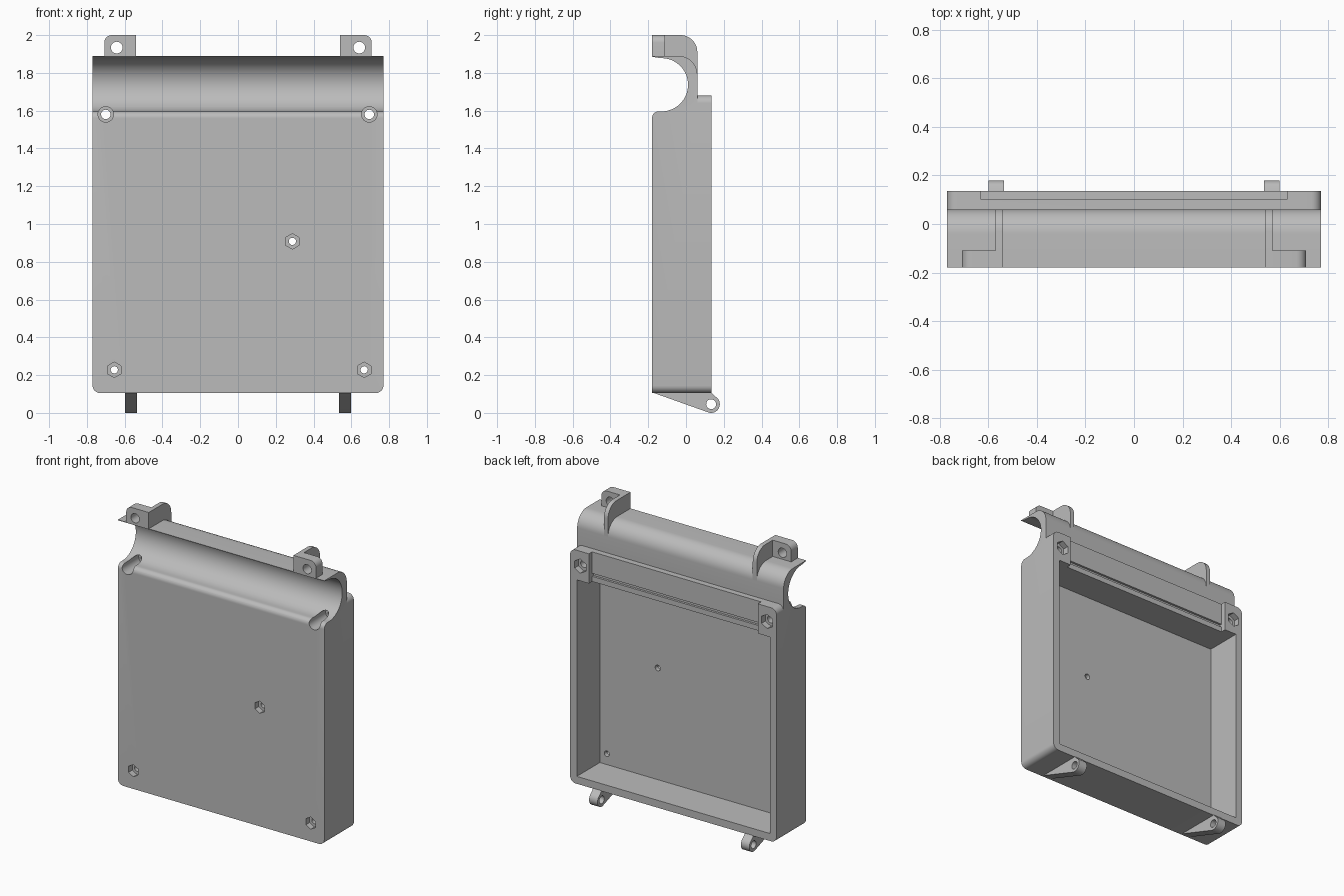
import bpy
import bmesh
from math import sin, cos, pi, radians

cube = bpy.data.objects.get("Cube")
if cube:
    bpy.data.objects.remove(cube, do_unlink=True)

GREY = (0.5, 0.5, 0.5, 1)
mat = bpy.data.materials.new("plain grey")
mat.use_nodes = True
mat.diffuse_color = GREY
mat.node_tree.nodes["Principled BSDF"].inputs["Base Color"].default_value = GREY


def arc(cx, cy, r, a0, a1, n=12):
    steps = [radians(a0 + (a1 - a0) * i / n) for i in range(n + 1)]
    return [(cx + r * cos(a), cy + r * sin(a)) for a in steps]


def ring(cx, cy, r, n=32, turn=0):
    return arc(cx, cy, r, turn, turn + 360, n)[:-1]


def rect(x0, z0, x1, z1):
    return [(x0, z0), (x1, z0), (x1, z1), (x0, z1)]


def prism(name, pts, axis, a, b):
    """Extrude a (y, z) outline along x, or an (x, z) outline along y."""
    def place(p, d):
        return (d, p[0], p[1]) if axis == "x" else (p[0], d, p[1])
    bm = bmesh.new()
    face = bm.faces.new([bm.verts.new(place(p, a)) for p in pts])
    geo = bmesh.ops.extrude_face_region(bm, geom=[face])["geom"]
    for v in geo:
        if isinstance(v, bmesh.types.BMVert):
            v.co["xy".index(axis)] = b
    bmesh.ops.recalc_face_normals(bm, faces=bm.faces)
    mesh = bpy.data.meshes.new(name)
    bm.to_mesh(mesh)
    bm.free()
    mesh.materials.append(mat)
    obj = bpy.data.objects.new(name, mesh)
    bpy.context.collection.objects.link(obj)
    return obj


def select(obj):
    bpy.ops.object.select_all(action="DESELECT")
    obj.select_set(True)
    bpy.context.view_layer.objects.active = obj


def cut(obj, pts, axis, a, b):
    cutter = prism("cutter", pts, axis, a, b)
    cutter.hide_render = True
    select(obj)
    mod = obj.modifiers.new("cut", "BOOLEAN")
    mod.operation = "DIFFERENCE"
    mod.solver = "EXACT"
    mod.object = cutter
    bpy.ops.object.modifier_apply(modifier=mod.name)
    bpy.data.objects.remove(cutter, do_unlink=True)


def finish(obj):
    select(obj)
    bpy.ops.object.shade_smooth_by_angle(angle=radians(30))


W, FRONT, BACK, BASE, TOP = 0.77, -0.18, 0.135, 0.105, 1.68

# Case: side outline with the half-pipe channel and its curled hood
outline = [(FRONT, BASE), (BACK, BASE), (BACK, TOP), (0.06, TOP)]
outline += arc(-0.04, 1.79, 0.1, 0, 90)
outline += [(FRONT, 1.89), (FRONT, 1.886), (-0.155, 1.881)]
outline += arc(-0.13, 1.737, 0.141, 90, -90, 32)
outline += arc(-0.145, 1.561, 0.035, 90, 180, 8)
case = prism("case", outline, "x", -W, W)

# Rounded case corners
R = 0.04
for s in (-1, 1):
    for z, up, y0 in ((BASE, -1, FRONT - 0.1), (TOP, 1, 0.06)):
        curve = arc(W - R, z - up * R, R, 0, up * 90, 8)
        corner = curve + [(W - R, z + up * 0.02), (W + 0.02, z + up * 0.02),
                          (W + 0.02, z - up * R)]
        cut(case, [(s * x, h) for x, h in corner], "y", y0, BACK + 0.1)

# Rear cavity, recessed strip and seal groove
cut(case, rect(-0.72, 0.155, 0.72, 1.48), "y", -0.11, 0.3)
cut(case, rect(-0.63, 1.47, 0.63, 1.8), "y", 0.1, 0.3)
cut(case, rect(-0.63, 1.515, 0.63, 1.535), "y", 0.085, 0.3)

# Upper screw holes: round counterbore in front, hex pocket behind
for x in (-0.7, 0.695):
    cut(case, ring(x, 1.58, 0.041), "y", -0.4, 0.0)
    cut(case, ring(x, 1.58, 0.025), "y", -0.4, 0.4)
    cut(case, ring(x, 1.58, 0.048, 6, 30), "y", 0.095, 0.4)

# Hex nut pockets with through holes on the front
for x, z in ((-0.655, 0.228), (0.668, 0.228), (0.288, 0.908)):
    cut(case, ring(x, z, 0.041, 6, 30), "y", -0.4, -0.14)
    cut(case, ring(x, z, 0.019, 24), "y", -0.4, 0.0)
finish(case)

for s, side in ((-1, "right"), (1, "left")):
    # Top mounting ear
    ear_pts = [(0.57, 1.889), (0.708, 1.889)] + arc(0.668, 1.96, 0.04, 0, 90, 8)
    ear_pts.append((0.57, 2.0))
    ear = prism(side + "_top_ear", [(s * x, z) for x, z in ear_pts], "y", FRONT, -0.11)
    cut(ear, ring(s * 0.642, 1.934, 0.031), "y", -0.4, 0.4)
    finish(ear)

    # Rib bracing the ear over the hood
    rib_pts = [(FRONT, 1.889), (FRONT, 2.0)] + arc(-0.03, 1.91, 0.09, 90, 0)
    rib_pts += [(0.06, 1.79), (0.04, 1.78), (0.03, 1.82), (-0.05, 1.88)]
    finish(prism(side + "_rib", rib_pts, "x", s * 0.54, s * 0.57))

    # Bottom hinge lug
    lug_pts = [(-0.178, BASE + 0.003)] + arc(0.133, 0.046, 0.046, -105, 60, 20)
    lug_pts.append((0.133, BASE + 0.005))
    lug = prism(side + "_hinge_lug", lug_pts, "x", s * 0.535, s * 0.598)
    cut(lug, ring(0.133, 0.046, 0.026), "x", -1, 1)
    finish(lug)
